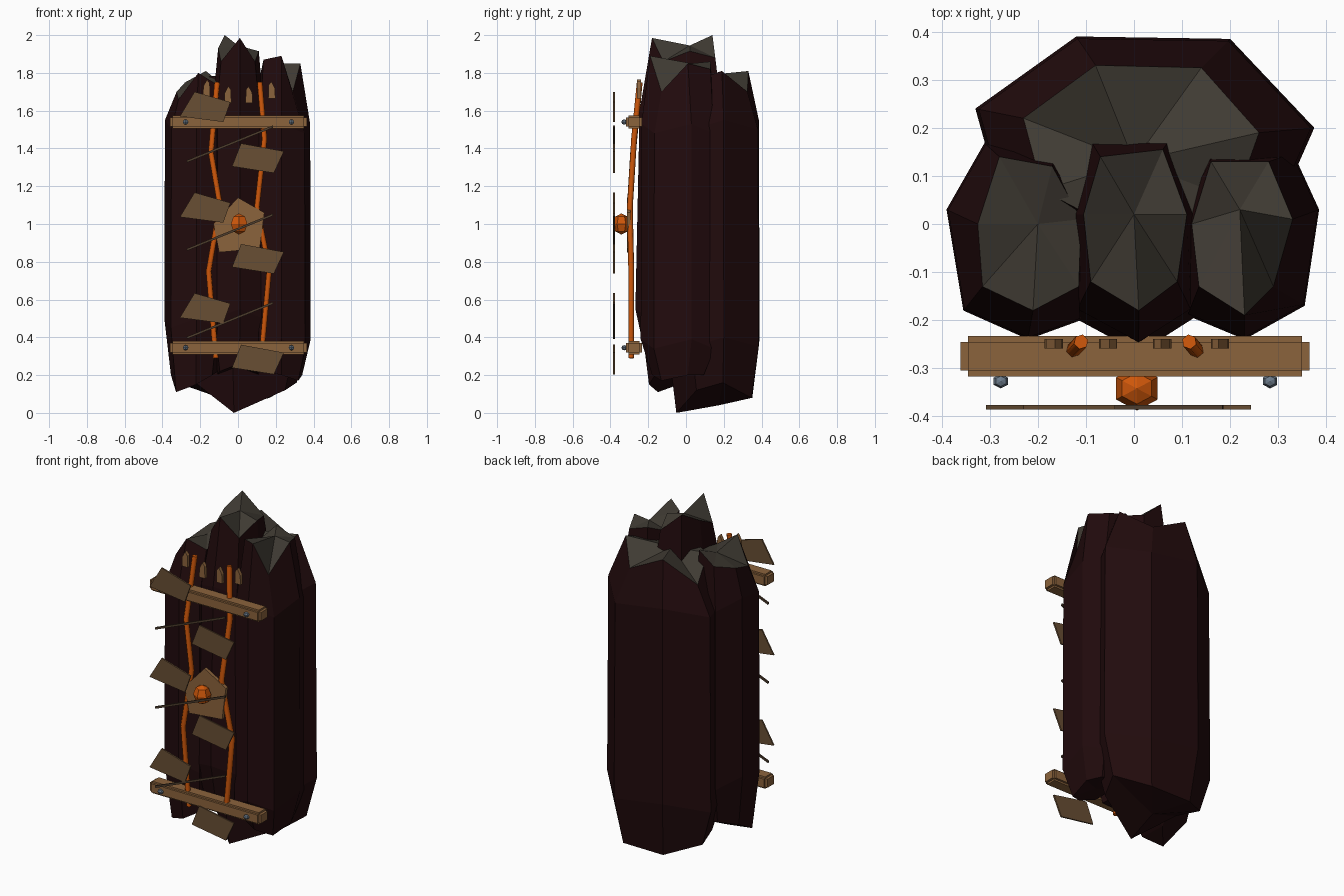
import bpy, bmesh
from mathutils import Vector, Matrix

if "Cube" in bpy.data.objects:
    bpy.data.objects.remove(bpy.data.objects["Cube"], do_unlink=True)


def material(name, rgb):
    m = bpy.data.materials.new(name)
    m.use_nodes = True
    m.diffuse_color = (*rgb, 1)
    m.roughness = 1.0
    b = m.node_tree.nodes["Principled BSDF"]
    b.inputs["Base Color"].default_value = (*rgb, 1)
    b.inputs["Roughness"].default_value = 1.0
    return m


ROCK = material("dark maroon rock", (0.0155, 0.0032, 0.0038))
STONE = material("grey broken stone", (0.05, 0.043, 0.033))
WOOD = material("light wood", (0.26, 0.125, 0.045))
PLANK = material("dark wood", (0.14, 0.077, 0.034))
STICK = material("stick brown", (0.075, 0.045, 0.025))
ORANGE = material("orange", (0.62, 0.095, 0.003))
STEEL = material("blue steel", (0.15, 0.2, 0.26))


def finish(name, bm, *mats):
    bmesh.ops.recalc_face_normals(bm, faces=bm.faces)
    me = bpy.data.meshes.new(name)
    bm.to_mesh(me)
    bm.free()
    for m in mats:
        me.materials.append(m)
    ob = bpy.data.objects.new(name, me)
    bpy.context.collection.objects.link(ob)


def column(name, belly, rim, rim_z, foot_z, cap, low_z, mid_z, low=1.0, foot=0.8):
    """Faceted rock pillar: foot, low, mid and rim rings, closed by fans."""
    n = len(belly)
    c = sum((Vector(p) for p in belly), Vector((0, 0))) / n
    bm = bmesh.new()

    def ring(scale, zs):
        pts = [c + (Vector(p) - c) * scale for p in belly]
        return [bm.verts.new((p.x, p.y, z)) for p, z in zip(pts, zs)]

    rings = [ring(foot, foot_z),
             ring(low, [low_z + 0.05 * (i % 2) for i in range(n)]),
             ring(0.98, [mid_z + 0.05 * (i % 2) for i in range(n)]),
             [bm.verts.new((x, y, z)) for (x, y), z in zip(rim, rim_z)]]
    for a, b in zip(rings, rings[1:]):
        for i in range(n):
            j = (i + 1) % n
            bm.faces.new((a[i], a[j], b[j], b[i]))
    bottom = bm.verts.new((c.x, c.y, min(foot_z) + 0.04))
    top = bm.verts.new(cap)
    for i in range(n):
        j = (i + 1) % n
        bm.faces.new((rings[0][j], rings[0][i], bottom))
        bm.faces.new((rings[3][i], rings[3][j], top)).material_index = 1
    finish(name, bm, ROCK, STONE)


# Rock pillars
column("back_rock",
       [(-.33, .24), (-.12, .39), (.20, .385), (.375, .2), (.3, .03), (-.03, -.10), (-.28, .06)],
       [(-.23, .22), (-.08, .33), (.14, .325), (.26, .19), (.21, .05), (0, -.03), (-.19, .07)],
       [1.66, 1.81, 1.70, 1.81, 1.76, 1.78, 1.78],
       [.14, .08, .08, .16, .12, 0.0, .16], (.0, .13, 1.79), .35, 1.5, foot=.82)
column("right_side_rock",
       [(-.31, .17), (-.39, .03), (-.355, -.18), (-.22, -.24), (-.11, -.2), (-.07, 0), (-.16, .15)],
       [(-.28, .14), (-.325, 0), (-.315, -.13), (-.21, -.18), (-.115, -.13), (-.11, .01), (-.17, .12)],
       [1.75, 1.70, 1.66, 1.80, 1.74, 1.76, 1.81],
       [.24, .2, .11, .15, .2, .22, .22], (-.2, 0, 1.76), .45, 1.5, foot=.78)
column("middle_rock",
       [(-.10, .19), (-.14, .02), (-.12, -.18), (.01, -.25), (.12, -.18), (.14, .02), (.09, .2)],
       [(-.07, .14), (-.105, .02), (-.09, -.12), (.01, -.18), (.09, -.12), (.11, .02), (.06, .155)],
       [2.0, 1.93, 1.86, 1.985, 1.86, 1.915, 1.88],
       [.2, .2, .22, .26, .22, .2, .2], (0, .02, 1.945), .5, 1.55, low=1.08)
column("left_side_rock",
       [(.33, .15), (.385, .03), (.355, -.17), (.23, -.24), (.11, -.19), (.08, 0), (.15, .16)],
       [(.28, .13), (.33, .01), (.29, -.13), (.23, -.19), (.135, -.13), (.12, 0), (.16, .13)],
       [1.82, 1.85, 1.70, 1.89, 1.87, 1.80, 1.86],
       [.2, .2, .17, .2, .22, .24, .22], (.22, .03, 1.85), .34, 1.48, foot=.7)


def slab(name, pts, y, depth, mat):
    """Flat plate cut from an xz outline."""
    bm = bmesh.new()
    f = bm.faces.new([bm.verts.new((x, y - depth / 2, z)) for x, z in pts])
    ext = bmesh.ops.extrude_face_region(bm, geom=[f])["geom"]
    bmesh.ops.translate(bm, vec=(0, depth, 0),
                        verts=[v for v in ext if isinstance(v, bmesh.types.BMVert)])
    finish(name, bm, mat)


def faceted_ball(name, loc, size, mat):
    bm = bmesh.new()
    bmesh.ops.create_uvsphere(bm, u_segments=6, v_segments=4, radius=1)
    bmesh.ops.scale(bm, vec=size, verts=bm.verts)
    bmesh.ops.translate(bm, verts=bm.verts, vec=loc)
    finish(name, bm, mat)


# Cross beams with stepped edges, and their bolts
for label, z in (("upper", 1.54), ("lower", 0.345)):
    bm = bmesh.new()
    for size in ((.725, .06, .05), (.695, .084, .05), (.695, .06, .07)):
        bmesh.ops.create_cube(bm, size=1,
                              matrix=Matrix.LocRotScale((.002, -.275, z), None, size))
    finish(label + "_beam", bm, WOOD)
    for side, x in (("right", -.277), ("left", .283)):
        faceted_ball(f"{label}_{side}_bolt", (x, -.327, z), (.017, .015, .014), STEEL)


# Ropes
def rope(name, pts):
    cu = bpy.data.curves.new(name, 'CURVE')
    cu.dimensions = '3D'
    cu.bevel_depth = .0155
    cu.bevel_resolution = 1
    cu.use_fill_caps = True
    sp = cu.splines.new('POLY')
    sp.points.add(len(pts) - 1)
    for p, co in zip(sp.points, pts):
        p.co = (*co, 1)
    cu.materials.append(ORANGE)
    bpy.context.collection.objects.link(bpy.data.objects.new(name, cu))


rope("right_rope", [(-.11, -.245, 1.75), (-.143, -.28, 1.38), (-.095, -.297, 1.1),
                    (-.155, -.29, .75), (-.117, -.29, .29)])
rope("left_rope", [(.115, -.245, 1.75), (.14, -.275, 1.45), (.1, -.297, 1.09),
                   (.165, -.29, .76), (.13, -.29, .37)])

# Centre plaque and gem
slab("centre_plaque", [(0, 1.14), (.14, 1.06), (.115, .87), (-.10, .85), (-.13, 1.0)],
     -.303, .02, WOOD)
faceted_ball("centre_gem", (.006, -.342, 1.0), (.05, .046, .056), ORANGE)

# Small wooden teeth under the rim
for i, (x, z, s) in enumerate([(-.168, 1.675, 1), (-.055, 1.64, 1), (.06, 1.64, -1), (.18, 1.665, -1)]):
    slab(f"tooth_{i + 1}", [(x - s * .018, z), (x + s * .02, z), (x + s * .018, z + .07),
                            (x + s * .004, z + .09), (x - s * .015, z + .055)], -.249, .02, WOOD)

# Hanging shards and sticks, repeated down the front
for i in range(3):
    d = -.533 * i
    slab(f"right_shard_{i + 1}", [(x, z + d) for x, z in
         [(-.23, 1.70), (-.04, 1.645), (-.078, 1.54), (-.308, 1.57)]], -.381, .009, PLANK)
    slab(f"left_shard_{i + 1}", [(x, z + d) for x, z in
         [(.016, 1.427), (.243, 1.385), (.19, 1.27), (-.032, 1.305)]], -.381, .009, PLANK)
    e = -.467 * i
    slab(f"stick_{i + 1}", [(x, z + e) for x, z in
         [(-.27, 1.325), (.186, 1.51), (.184, 1.522), (-.272, 1.337)]], -.381, .009, STICK)
